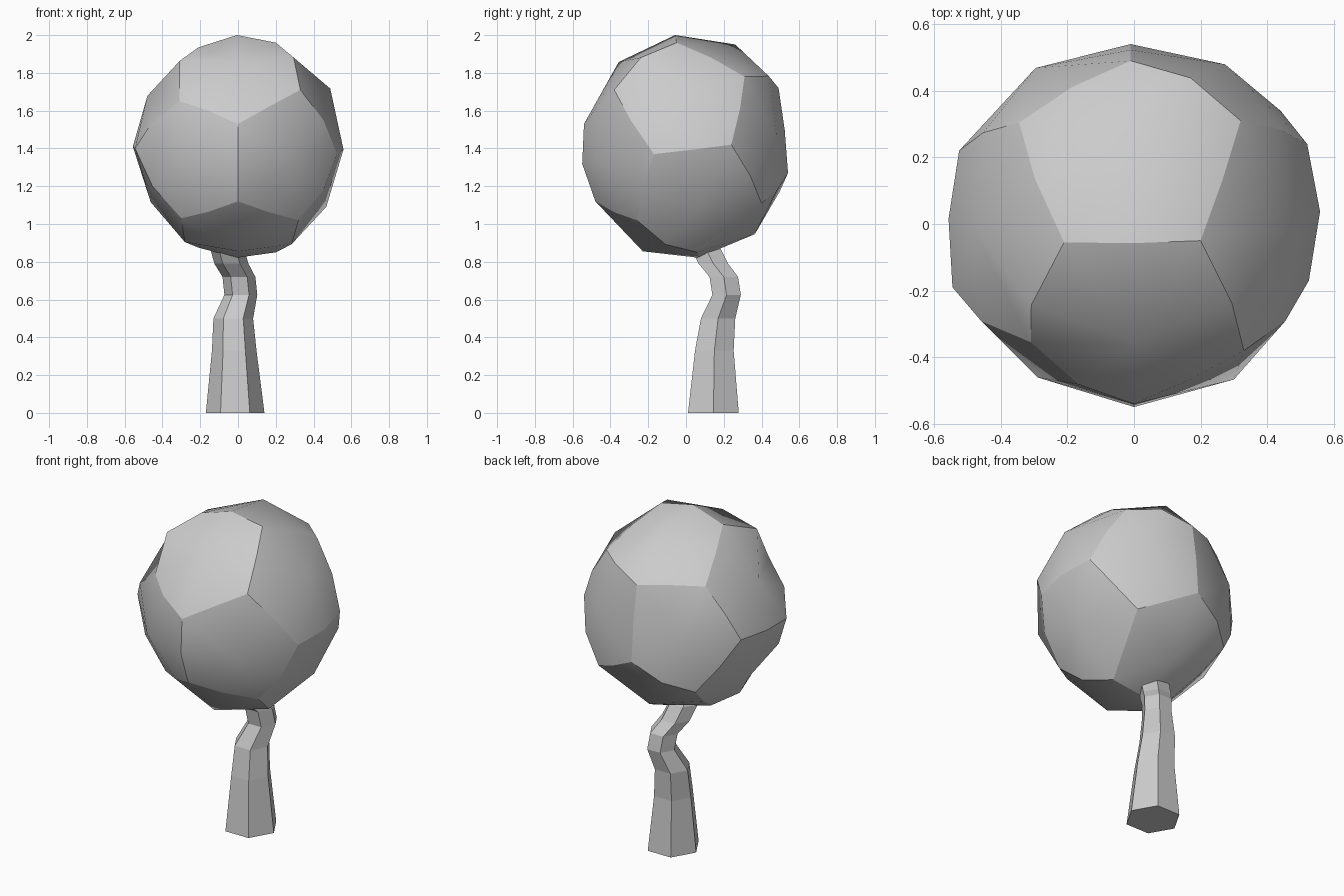
import bpy, bmesh
from math import cos, sin, pi
from mathutils import Vector

if "Cube" in bpy.data.objects:
    bpy.data.objects.remove(bpy.data.objects["Cube"])


def add_object(name, bm):
    mesh = bpy.data.meshes.new(name)
    bmesh.ops.recalc_face_normals(bm, faces=bm.faces)
    bm.to_mesh(mesh)
    bm.free()
    obj = bpy.data.objects.new(name, mesh)
    bpy.context.collection.objects.link(obj)
    return obj


# Crown: uneven dodecahedron, each pentagon bulged into five quads
CENTRE = Vector((0, 0, 1.41))
corners = {
    'H': (.20, -.05, 1.96), 'G': (.32, .31, 1.78), 'I': (-.01, .49, 1.72),
    'J': (-.345, .305, 1.73), 'K': (-.21, -.055, 1.935),
    'D': (.33, -.38, 1.71), 'F': (.52, .24, 1.42), 'R': (-.01, .54, 1.27),
    'L': (-.525, .22, 1.42), 'C': (-.31, -.355, 1.65),
    'A': (0, -.54, 1.53), 'E': (.525, -.17, 1.37), 'T': (.31, .40, 1.11),
    'S': (-.33, .38, 1.11), 'M': (-.545, -.19, 1.40),
    'B': (0, -.48, 1.12), 'O': (.32, -.26, 1.02), 'P': (.20, .06, .85),
    'Q': (-.21, .06, .875), 'N': (-.30, -.27, 1.03),
}
# pentagon corners and distance of the bulged face middle from the centre
pentagons = {
    'HGIJK': .60, 'HDEFG': .577, 'GFTRI': .555, 'IRSLJ': .556, 'JLMCK': .55,
    'KCADH': .572, 'POBNQ': .60, 'DABOE': .56, 'EOPTF': .57, 'TPQSR': .59,
    'SQNML': .55, 'MNBAC': .55,
}
edge_radius = {'HK': .593, 'DH': .605, 'CK': .60, 'GI': .60, 'OP': .60,
               'NQ': .59, 'PQ': .592, 'AD': .54, 'AC': .545, 'BO': .54,
               'BN': .54, 'IR': .53, 'FT': .577, 'RS': .58, 'EF': .56}


def pushed(points, radius):
    mid = sum((Vector(corners[p]) for p in points), Vector()) / len(points)
    return CENTRE + (mid - CENTRE).normalized() * radius


bm = bmesh.new()
verts = {k: bm.verts.new(p) for k, p in corners.items()}


def edge_vert(a, b):
    key = ''.join(sorted(a + b))
    if key not in verts:
        verts[key] = bm.verts.new(pushed(key, edge_radius.get(key, .557)))
    return verts[key]


for names, radius in pentagons.items():
    middle = bm.verts.new(pushed(names, radius))
    for i, n in enumerate(names):
        face = bm.faces.new((middle, edge_vert(names[i - 1], n), verts[n],
                             edge_vert(n, names[(i + 1) % 5])))
        face.smooth = True
        for edge in face.edges:
            if middle not in edge.verts:
                edge.smooth = False
add_object("crown", bm)

# Trunk: six-sided crooked sweep, rings of (x, y, z, radius)
rings = [(-.015, .145, 0, .155), (-.02, .15, .33, .118),
         (-.025, .17, .5, .105), (.015, .215, .625, .087),
         (.005, .2, .72, .087), (-.035, .145, .79, .09),
         (-.06, .1, .88, .09), (-.06, .06, .95, .08)]
bm = bmesh.new()
loops = [[bm.verts.new((x + r * cos(i * pi / 3), y + r * sin(i * pi / 3), z))
          for i in range(6)] for x, y, z, r in rings]
for low, high in zip(loops, loops[1:]):
    for i in range(6):
        j = (i + 1) % 6
        bm.faces.new((low[i], low[j], high[j], high[i]))
bm.faces.new(loops[0][::-1])
bm.faces.new(loops[-1])
add_object("trunk", bm)
